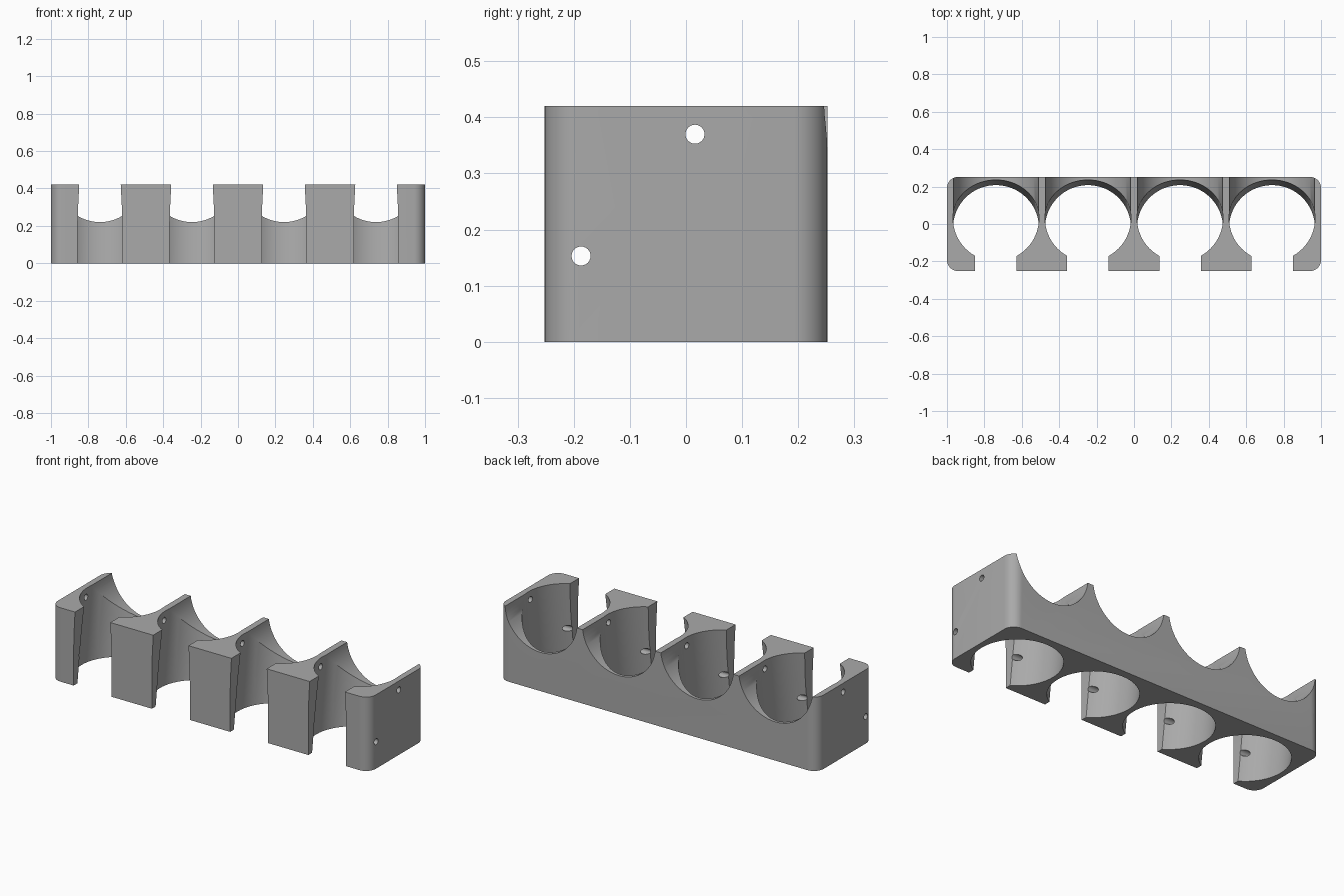
import bpy, bmesh, math
from mathutils import Matrix

cube = bpy.data.objects.get("Cube")
if cube:
    bpy.data.objects.remove(cube, do_unlink=True)

WIDTH, DEPTH, HEIGHT = 2.0, 0.504, 0.42
CORNER, BORE = 0.06, 0.23
PITCH = 0.492
BORE_Y, LEAN = -0.022, 0.126      # bore centre at the base, backward lean per unit of height

grey = bpy.data.materials.new("grey plastic")
grey.use_nodes = True
grey.diffuse_color = (0.4, 0.4, 0.4, 1)
grey.node_tree.nodes["Principled BSDF"].inputs["Base Color"].default_value = (0.4, 0.4, 0.4, 1)


def add_object(name, bm):
    bmesh.ops.recalc_face_normals(bm, faces=bm.faces)
    mesh = bpy.data.meshes.new(name)
    bm.to_mesh(mesh)
    bm.free()
    mesh.materials.append(grey)
    obj = bpy.data.objects.new(name, mesh)
    bpy.context.collection.objects.link(obj)
    return obj


def cylinder(radius, length, matrix, sides=64):
    bm = bmesh.new()
    bmesh.ops.create_cone(bm, cap_ends=True, segments=sides, radius1=radius,
                          radius2=radius, depth=length, matrix=matrix)
    return bm


def cut(target, bm):
    cutter = add_object("cutter", bm)
    cutter.hide_render = True
    mod = target.modifiers.new("cut", 'BOOLEAN')
    mod.operation, mod.solver, mod.object = 'DIFFERENCE', 'EXACT', cutter
    bpy.ops.object.modifier_apply(modifier=mod.name)
    bpy.data.objects.remove(cutter, do_unlink=True)


# Block with rounded upright corners
bm = bmesh.new()
bmesh.ops.create_cube(bm, size=1, matrix=Matrix.Translation((0, 0, HEIGHT / 2))
                      @ Matrix.Diagonal((WIDTH, DEPTH, HEIGHT, 1)))
upright = [e for e in bm.edges if abs(e.verts[0].co.z - e.verts[1].co.z) > 0.1]
bmesh.ops.bevel(bm, geom=upright, offset=CORNER, segments=10, profile=0.5, affect='EDGES')
holder = add_object("four_bay_holder", bm)
bpy.context.view_layer.objects.active = holder
holder.select_set(True)

# Slot outline: half width against height
slot = [(0.119, -0.1), (0.119, 0.22), (0.117, 0.3), (0.111, HEIGHT), (0.111, 0.6)]

for i in range(4):
    x = (i - 1.5) * PITCH

    # Leaning round bore
    lean = Matrix.Identity(4)
    lean[1][2] = LEAN
    cut(holder, cylinder(BORE, 1.6, Matrix.Translation((x, BORE_Y, 0)) @ lean))

    # Rounded scoop through the back wall
    cut(holder, cylinder(BORE, 0.4, Matrix.Translation((x, 0.22, 0.45))
                         @ Matrix.Rotation(math.pi / 2, 4, 'X')))

    # Front slot
    bm = bmesh.new()
    outline = [(x + w, z) for w, z in slot] + [(x - w, z) for w, z in reversed(slot)]
    face = bm.faces.new([bm.verts.new((px, -0.4, pz)) for px, pz in outline])
    extruded = bmesh.ops.extrude_face_region(bm, geom=[face])["geom"]
    bmesh.ops.translate(bm, vec=(0, 0.4, 0),
                        verts=[v for v in extruded if isinstance(v, bmesh.types.BMVert)])
    cut(holder, bm)

# Pin holes running the whole length
for y, z in ((0.016, 0.37), (-0.187, 0.153)):
    cut(holder, cylinder(0.017, 2.4, Matrix.Translation((0, y, z))
                         @ Matrix.Rotation(math.pi / 2, 4, 'Y'), sides=24))

bpy.ops.object.shade_smooth_by_angle(angle=math.radians(30))
